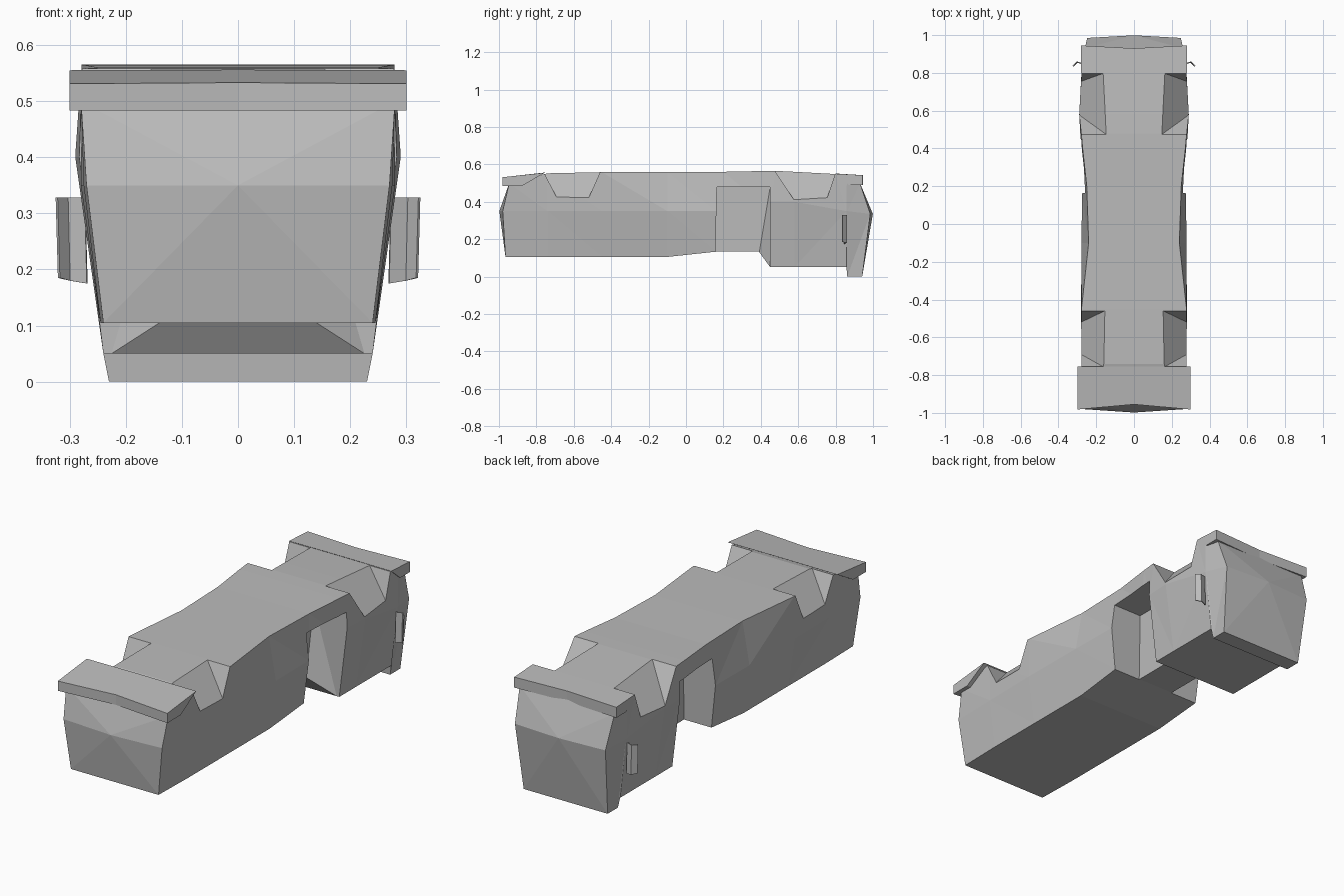
import bpy
import bmesh

if "Cube" in bpy.data.objects:
    bpy.data.objects.remove(bpy.data.objects["Cube"], do_unlink=True)

grey = bpy.data.materials.new("plain grey")
grey.use_nodes = True
grey.diffuse_color = (0.5, 0.5, 0.5, 1)
grey.node_tree.nodes["Principled BSDF"].inputs["Base Color"].default_value = (0.5, 0.5, 0.5, 1)


def finish(name, bm):
    bmesh.ops.recalc_face_normals(bm, faces=bm.faces)
    mesh = bpy.data.meshes.new(name)
    bm.to_mesh(mesh)
    bm.free()
    mesh.materials.append(grey)
    obj = bpy.data.objects.new(name, mesh)
    bpy.context.collection.objects.link(obj)
    return obj


def hull(name, points):
    bm = bmesh.new()
    for p in points:
        bm.verts.new(p)
    bmesh.ops.convex_hull(bm, input=bm.verts)
    return finish(name, bm)


def carve(target, cutter):
    cutter.hide_render = True
    mod = target.modifiers.new("cut", "BOOLEAN")
    mod.operation = "DIFFERENCE"
    mod.solver = "EXACT"
    mod.object = cutter
    bpy.context.view_layer.objects.active = target
    bpy.ops.object.modifier_apply(modifier=mod.name)
    bpy.data.objects.remove(cutter, do_unlink=True)


# Body cross-sections: bottom, belt and roof corner as (half width, y, z)
BELT = 0.35
sections = [
    [(.24, -.965, .105), (.27, -.98, BELT), (.28, -.945, .50)],
    [(.245, -.74, .105), (.275, -.74, BELT), (.278, -.74, .552)],
    [(.245, -.45, .105), (.28, -.45, BELT), (.278, -.45, .558)],
    [(.245, -.10, .105), (.278, -.10, BELT), (.24, -.10, .56)],
    [(.25, .16, .133), (.275, .16, BELT), (.25, .20, .56)],
    [(.25, .39, .133), (.28, .39, .40), (.272, .40, .564)],
    [(.24, .45, .05), (.283, .45, .40), (.279, .48, .565)],
    [(.24, .58, .05), (.29, .58, .40), (.284, .58, .56)],
    [(.24, .858, .05), (.275, .858, BELT), (.277, .80, .548)],
    [(.23, .862, 0), (.274, .862, BELT), (.277, .86, .538)],
    [(.23, .942, 0), (.248, .985, .335), (.26, .93, .50)],
]
bm = bmesh.new()
rings = []
for low, mid, top in sections:
    right = [bm.verts.new((-x, y, z)) for x, y, z in (low, mid, top)]
    left = [bm.verts.new((x, y, z)) for x, y, z in (top, mid, low)]
    rings.append(right + left)
for a, b in zip(rings, rings[1:]):
    for i in range(6):
        j = (i + 1) % 6
        bm.faces.new((a[i], a[j], b[j], b[i]))
# Bulging front and back ends, creased at the belt
for ring, bulge in ((rings[0], -.018), (rings[-1], .014)):
    nose = bm.verts.new((0, ring[1].co.y + bulge, ring[1].co.z))
    foot = ring[0], ring[5]
    bm.faces.new((ring[0], ring[1], nose))
    bm.faces.new((ring[5], ring[4], nose))
    bm.faces.new((foot[0], foot[1], nose))
    bm.faces.new((ring[1], ring[2], nose))
    bm.faces.new((ring[3], ring[4], nose))
    bm.faces.new((ring[2], ring[3], nose))
bmesh.ops.triangulate(bm, faces=[f for f in bm.faces if len(f.verts) > 3])
body = finish("body", bm)


# Tapered notches in the roof edges
def roof_notch(side, y0, y1, taper0, taper1):
    points = []
    for t in (-.35, 1.48):
        z = .557 - .135 * t
        for y in (y0 + taper0 * t, y1 - taper1 * t):
            points.append((side * (.155 + .125 * t), y, z))
            points.append((side * .34, y, z))
    return hull("notch_cutter", points)


# Deep side recess with a slanted rear wall
def side_recess(side):
    low = [(.10, .155), (.4, .155), (.10, .37), (.24, .45), (.4, .45)]
    high = [(.10, .165), (.4, .165), (.10, .45), (.4, .45)]
    return hull("recess_cutter", [(side * x, y, 0) for x, y in low]
                + [(side * x, y, .48) for x, y in high])


for side in (-1, 1):
    carve(body, roof_notch(side, -.76, -.46, .07, .06))
    carve(body, roof_notch(side, .48, .80, .09, .045))
    carve(body, side_recess(side))


# Overhanging roof rims, bowed inward at the middle
def rim(name, columns):
    bm = bmesh.new()
    loops = [[bm.verts.new((x, y, z)) for y, z in profile] for x, profile in columns]
    for a, b in zip(loops, loops[1:]):
        for i in range(4):
            j = (i + 1) % 4
            bm.faces.new((a[i], a[j], b[j], b[i]))
    bm.faces.new(loops[0])
    bm.faces.new(loops[-1])
    finish(name, bm)


def rim_profile(edge, low_back, top_back, low, high, high_back):
    return [(edge, low), (edge, high), (top_back, high_back), (low_back, low)]


front_side = rim_profile(-.982, -.88, -.755, .483, .531, .555)
front_mid = rim_profile(-.955, -.88, -.755, .483, .533, .556)
rim("front_roof_rim", [(-.30, front_side), (0, front_mid), (.30, front_side)])
back_side = rim_profile(.945, .87, .80, .49, .542, .55)
back_mid = rim_profile(.93, .87, .80, .49, .542, .551)
rim("back_roof_rim", [(-.28, back_side), (0, back_mid), (.28, back_side)])

# Thin bent side flaps near the back
for side, name in ((-1, "right_flap"), (1, "left_flap")):
    bm = bmesh.new()
    edge = [(.268, .85, .175), (.30, .86, .18), (.321, .838, .185)]
    lower = [bm.verts.new((side * x, y, z)) for x, y, z in edge]
    upper = [bm.verts.new((side * (x + .004), y, .328)) for x, y, z in edge]
    for i in range(2):
        bm.faces.new((lower[i], lower[i + 1], upper[i + 1], upper[i]))
    flap = finish(name, bm)
    flap.modifiers.new("thickness", "SOLIDIFY").thickness = .005
